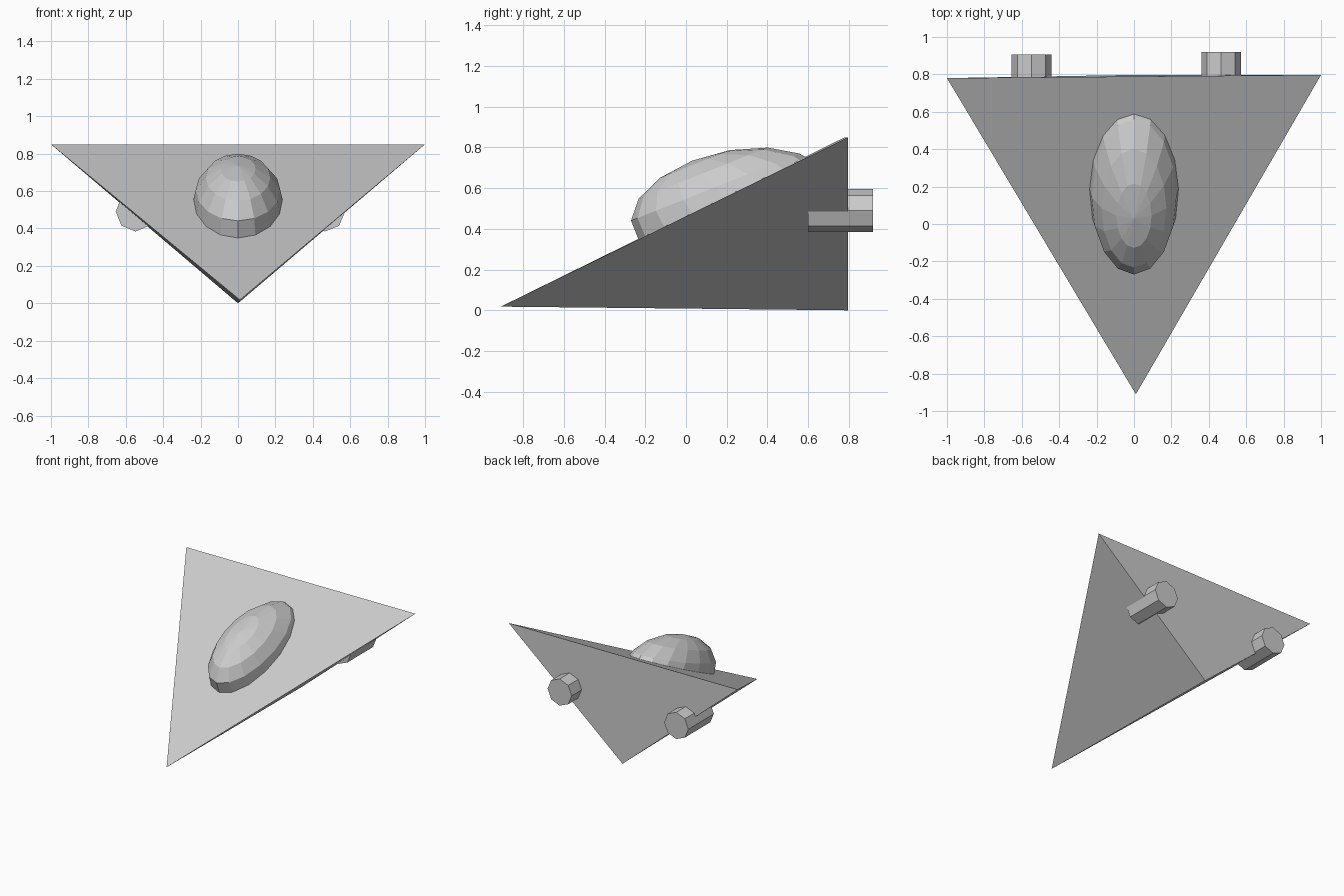
import bpy, math
from mathutils import Matrix

if "Cube" in bpy.data.objects:
    bpy.data.objects.remove(bpy.data.objects["Cube"])

# Wedge hull: four-cornered solid
mesh = bpy.data.meshes.new("hull")
left, right, nose, keel = range(4)
mesh.from_pydata(
    [(-1, 0.78, 0.85), (1, 0.797, 0.85), (0.01, -0.91, 0.018), (0, 0.797, 0)], [],
    [(left, nose, right), (left, keel, nose), (right, nose, keel), (left, right, keel)])
hull = bpy.data.objects.new("hull", mesh)
bpy.context.collection.objects.link(hull)

# Canopy: low-poly ball, stretched and sheared to lean along the sloping deck
bpy.ops.mesh.primitive_uv_sphere_add(segments=16, ring_count=8, radius=1)
canopy = bpy.context.object
canopy.name = "canopy"
canopy.data.transform(Matrix((
    (0.245, 0, 0, 0),
    (0, 0.449, -0.186, 0.216),
    (0, 0.178, 0.21, 0.525),
    (0, 0, 0, 1))))


# Engines: octagonal cylinders poking out of the back
def engine(name, x, y0, y1):
    bpy.ops.mesh.primitive_cylinder_add(
        vertices=8, radius=0.106, depth=y1 - y0,
        location=(x, (y0 + y1) / 2, 0.49), rotation=(math.pi / 2, 0, 0))
    bpy.context.object.name = name


engine("left_engine", -0.548, 0.585, 0.905)
engine("right_engine", 0.466, 0.6, 0.92)
